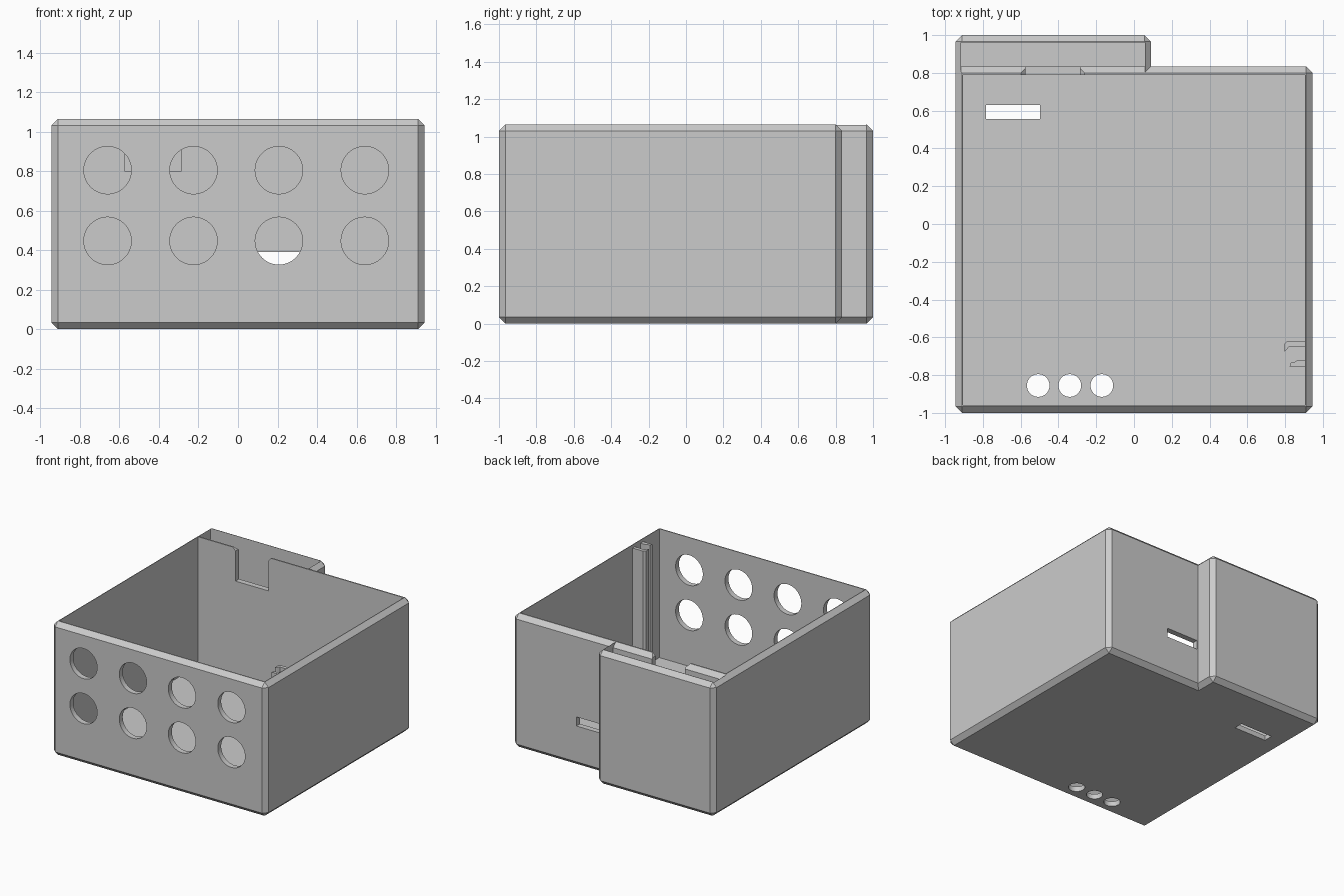
import bpy, bmesh
from mathutils import Vector, Matrix

old = bpy.data.objects.get("Cube")
if old:
    bpy.data.objects.remove(old, do_unlink=True)

TOP, CHAMFER, FLOOR = 1.065, 0.035, 0.04

grey = bpy.data.materials.new("matte grey")
grey.use_nodes = True
colour = (0.6, 0.6, 0.6, 1)
grey.diffuse_color = colour
grey.node_tree.nodes["Principled BSDF"].inputs["Base Color"].default_value = colour


def finish(name, bm):
    bmesh.ops.recalc_face_normals(bm, faces=bm.faces)
    mesh = bpy.data.meshes.new(name)
    bm.to_mesh(mesh)
    bm.free()
    mesh.materials.append(grey)
    ob = bpy.data.objects.new(name, mesh)
    bpy.context.collection.objects.link(ob)
    return ob


def box(name, lo, hi, chamfer=0):
    lo, hi = Vector(lo), Vector(hi)
    bm = bmesh.new()
    bmesh.ops.create_cube(bm, size=1)
    for v in bm.verts:
        v.co = (lo + hi) / 2 + v.co * (hi - lo)
    if chamfer:
        bmesh.ops.bevel(bm, geom=bm.edges[:], offset=chamfer, segments=1,
                        affect='EDGES', profile=0.5)
    return finish(name, bm)


def prism(name, points, direction):
    """Extrude a closed outline of 3D points along a direction."""
    bm = bmesh.new()
    face = bm.faces.new([bm.verts.new(p) for p in points])
    new = bmesh.ops.extrude_face_region(bm, geom=[face])["geom"]
    verts = [g for g in new if isinstance(g, bmesh.types.BMVert)]
    bmesh.ops.translate(bm, verts=verts, vec=direction)
    return finish(name, bm)


def cylinder(name, centre, radius, depth, axis):
    bm = bmesh.new()
    turn = Matrix.Rotation(1.570796, 4, 'X') if axis == 'Y' else Matrix()
    bmesh.ops.create_cone(bm, cap_ends=True, segments=64, radius1=radius,
                          radius2=radius, depth=depth,
                          matrix=Matrix.Translation(centre) @ turn)
    return finish(name, bm)


def boolean(target, tools, operation):
    """Apply the tools to the target in order, then remove them."""
    for tool in tools:
        tool.hide_render = True
        mod = target.modifiers.new(tool.name, 'BOOLEAN')
        mod.operation, mod.object, mod.solver = operation, tool, 'EXACT'
    graph = bpy.context.evaluated_depsgraph_get()
    mesh = bpy.data.meshes.new_from_object(target.evaluated_get(graph))
    target.modifiers.clear()
    target.data = mesh
    for tool in tools:
        bpy.data.objects.remove(tool, do_unlink=True)


# Chamfered main body with the rear compartment merged into it
case = box("open_case", (-0.945, -1, 0), (0.945, 0.835, TOP), CHAMFER)
rear = box("rear_compartment", (-0.945, 0.3, 0), (0.09, 1, TOP), CHAMFER)
boolean(case, [rear], 'UNION')

# Main cavity and rear pocket; the pocket also chamfers the divider's rim
cutters = [box("cavity", (-0.905, -0.957, FLOOR), (0.905, 0.79, 1.3))]
pocket = [(0.835, FLOOR), (0.835, TOP - CHAMFER), (0.8, TOP), (0.8, 1.3),
          (0.962, 1.3), (0.962, FLOOR)]
cutters.append(prism("pocket", [(-0.915, y, z) for y, z in pocket], (0.972, 0, 0)))

# Notch in the divider, with its upper corners eased
notch = [(-0.575, 0.8), (-0.285, 0.8), (-0.285, 1.04), (-0.262, TOP),
         (-0.262, 1.3), (-0.598, 1.3), (-0.598, TOP), (-0.575, 1.04)]
cutters.append(prism("notch", [(x, 0.75, z) for x, z in notch], (0, 0.11, 0)))

# Two rows of round openings in the front
for x in (-0.66, -0.225, 0.207, 0.642):
    for z in (0.447, 0.805):
        cutters.append(cylinder("front_hole", (x, -0.98, z), 0.12, 0.2, 'Y'))

# Round holes and slot in the floor, slot in the back
for x in (-0.507, -0.34, -0.17):
    cutters.append(cylinder("floor_hole", (x, -0.855, 0), 0.06, 0.2, 'Z'))
cutters.append(box("floor_slot", (-0.783, 0.557, -0.1), (-0.498, 0.63, 0.1)))
cutters.append(box("back_slot", (0.1, 0.7, 0.32), (0.38, 0.9, 0.392)))
boolean(case, cutters, 'DIFFERENCE')

# Pair of upright guide ribs inside the +x wall
ribs = {
    "hooked_rib": [(0.91, -0.62), (0.812, -0.62), (0.797, -0.633), (0.797, -0.675),
                   (0.808, -0.665), (0.822, -0.648), (0.91, -0.648)],
    "rounded_rib": [(0.91, -0.722), (0.862, -0.722), (0.85, -0.73), (0.83, -0.735),
                    (0.824, -0.754), (0.91, -0.754)],
}
for name, outline in ribs.items():
    prism(name, [(x, y, FLOOR - 0.005) for x, y in outline], (0, 0, 1.005))

# Crisp edges, smooth hole walls
bpy.ops.object.select_all(action='DESELECT')
case.select_set(True)
bpy.context.view_layer.objects.active = case
bpy.ops.object.shade_smooth_by_angle(angle=0.5)
